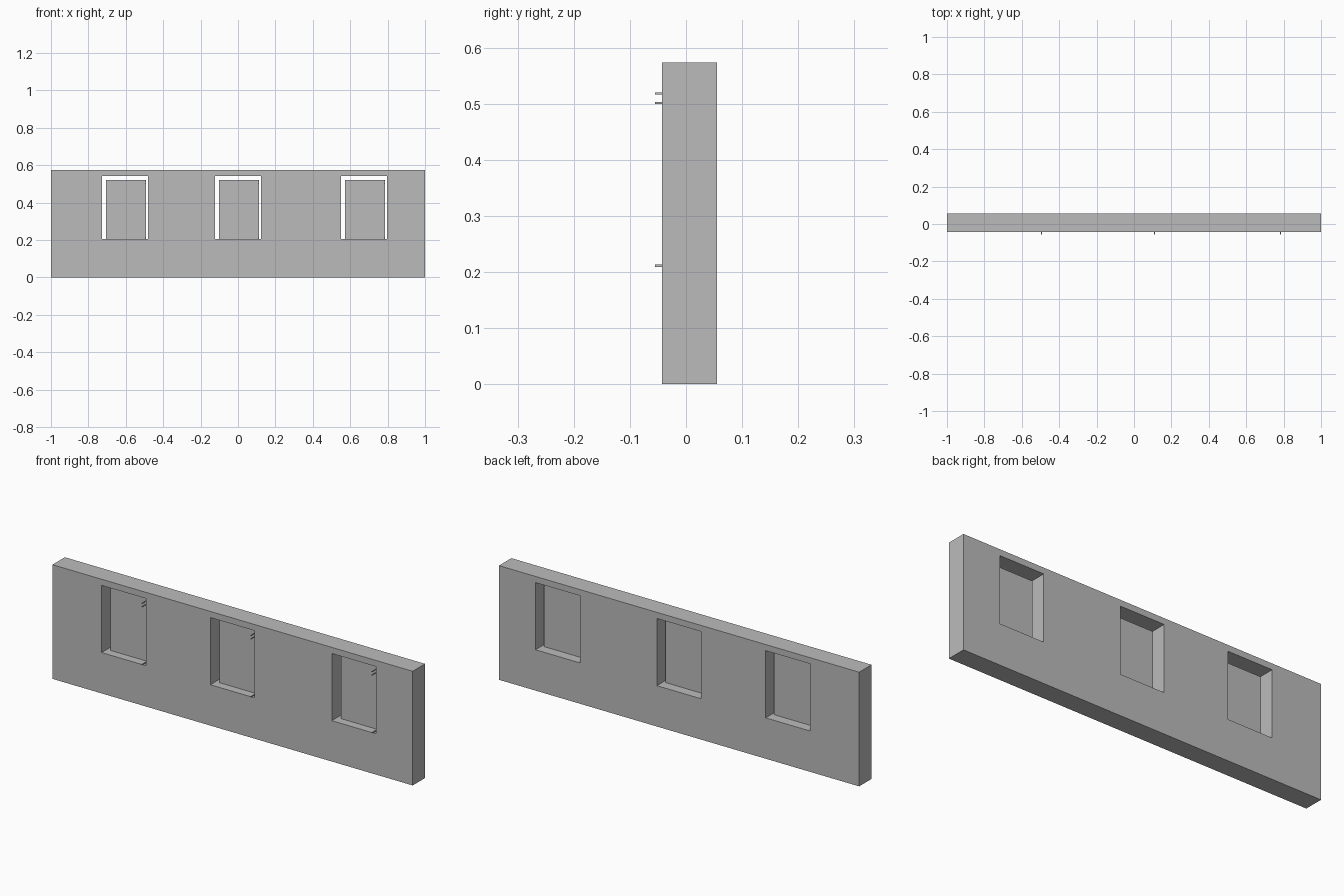
import bpy
import bmesh

cube = bpy.data.objects.get("Cube")
if cube:
    bpy.data.objects.remove(cube, do_unlink=True)

WALL_FRONT, WALL_BACK, WALL_TOP = -0.043, 0.055, 0.573
OPEN_W, OPEN_BOTTOM, OPEN_TOP = 0.246, 0.205, 0.542
CENTRES = {"right": -0.604, "middle": 0.0, "left": 0.674}
PANE_Y, PANE_THICK = 0.002, 0.006

grey = bpy.data.materials.new("plain_grey")
grey.diffuse_color = (0.5, 0.5, 0.5, 1)
grey.use_nodes = True
grey.node_tree.nodes["Principled BSDF"].inputs["Base Color"].default_value = (0.5, 0.5, 0.5, 1)


def add_object(name, bm):
    mesh = bpy.data.meshes.new(name)
    bm.to_mesh(mesh)
    bm.free()
    mesh.materials.append(grey)
    obj = bpy.data.objects.new(name, mesh)
    bpy.context.collection.objects.link(obj)
    return obj


def add_box(name, lo, hi):
    bm = bmesh.new()
    bmesh.ops.create_cube(bm, size=1)
    for v in bm.verts:
        v.co = [(a + b) / 2 + c * (b - a) for a, b, c in zip(lo, hi, v.co)]
    return add_object(name, bm)


# Wall: a sheet with three openings left out, thickened backwards
xs = [-1.0]
for cx in CENTRES.values():
    xs += [cx - OPEN_W / 2, cx + OPEN_W / 2]
xs.append(1.0)
zs = [0.0, OPEN_BOTTOM, OPEN_TOP, WALL_TOP]
bm = bmesh.new()
grid = [[bm.verts.new((x, WALL_FRONT, z)) for z in zs] for x in xs]
for i in range(len(xs) - 1):
    for j in range(len(zs) - 1):
        if j == 1 and i % 2 == 1:
            continue
        bm.faces.new((grid[i][j], grid[i + 1][j], grid[i + 1][j + 1], grid[i][j + 1]))
wall = add_object("wall", bm)
solid = wall.modifiers.new("thickness", "SOLIDIFY")
solid.thickness = WALL_BACK - WALL_FRONT
solid.offset = -1

# Panes with a gap at the sides and top, and three thin pins on each
for side, cx in CENTRES.items():
    x0, x1 = cx - 0.102, cx + 0.111
    add_box(f"{side}_window_pane",
            (x0, PANE_Y - PANE_THICK / 2, OPEN_BOTTOM),
            (x1, PANE_Y + PANE_THICK / 2, 0.521))
    for level, z in (("lower", 0.211), ("middle", 0.501), ("upper", 0.518)):
        add_box(f"{side}_window_{level}_pin",
                (x1 - 0.004, -0.055, z - 0.002),
                (x1, PANE_Y, z + 0.002))
